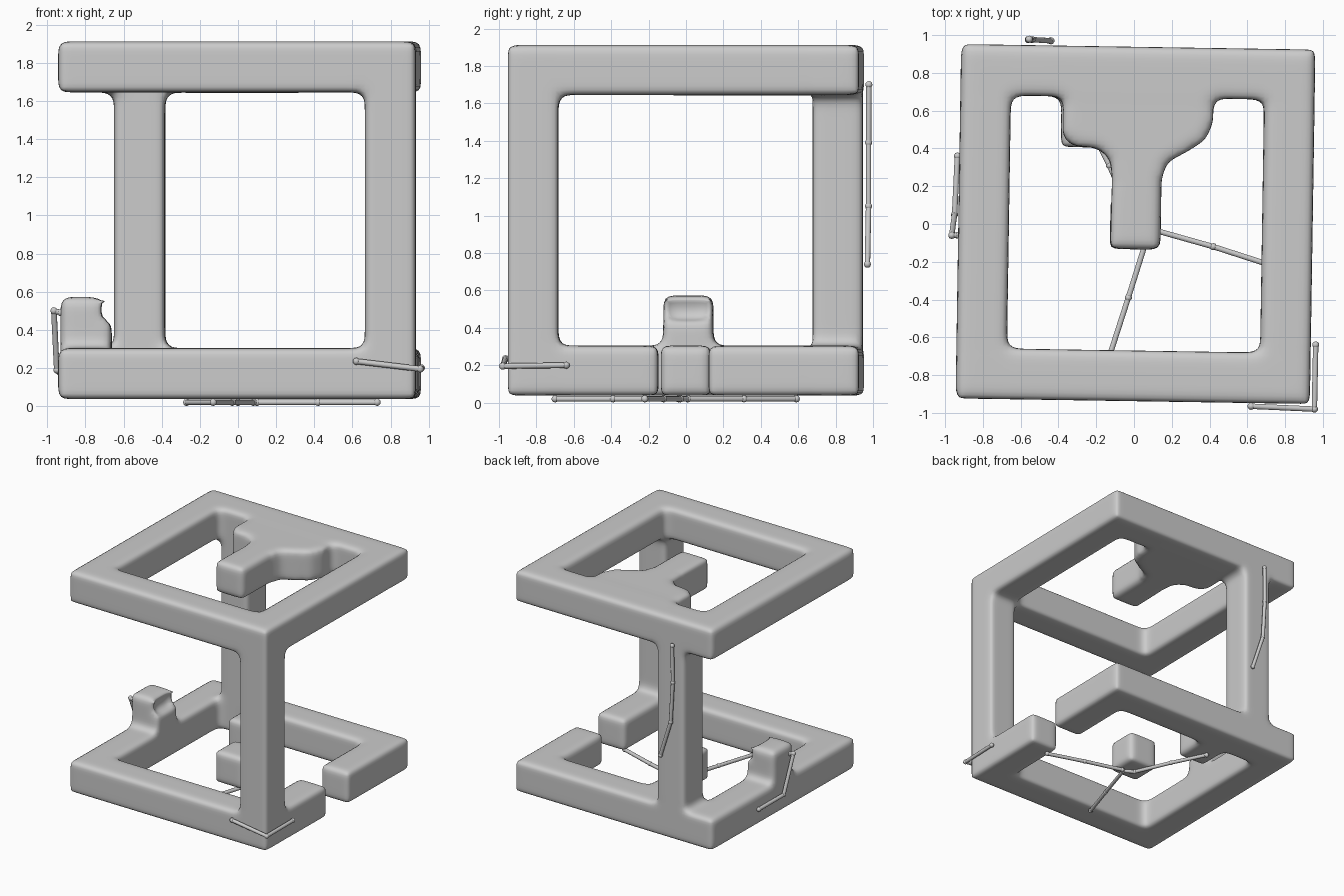
import bpy, bmesh
from math import radians
from mathutils import Vector, Matrix

if "Cube" in bpy.data.objects:
    bpy.data.objects.remove(bpy.data.objects["Cube"])

CELL = 0.268                       # the frame follows a 7 x 7 x 7 grid of cells
CENTRE = Vector((0.008, 0.0, 0.975))
TURN = Matrix.Rotation(radians(-0.9), 4, 'Z')


def make_object(name, bm):
    bmesh.ops.recalc_face_normals(bm, faces=bm.faces)
    mesh = bpy.data.meshes.new(name)
    bm.to_mesh(mesh)
    bm.free()
    obj = bpy.data.objects.new(name, mesh)
    bpy.context.collection.objects.link(obj)
    return obj


def cells(bm, x, y, z):
    """Box covering inclusive cell ranges (-3..3) on each axis."""
    lo = Vector((x[0], y[0], z[0])) - Vector((.5, .5, .5))
    hi = Vector((x[1], y[1], z[1])) + Vector((.5, .5, .5))
    mat = Matrix.Translation(CENTRE + (lo + hi) / 2 * CELL)
    mat = mat @ Matrix.Diagonal(((hi - lo) * CELL).to_4d())
    return bmesh.ops.create_cube(bm, size=1, matrix=mat)['verts']


def soften(obj, repeats):
    obj.matrix_world = TURN
    rm = obj.modifiers.new("Remesh", 'REMESH')
    rm.mode = 'VOXEL'
    rm.voxel_size = 0.024
    rm.use_smooth_shade = True
    sm = obj.modifiers.new("Smooth", 'SMOOTH')
    sm.factor = 0.5
    sm.iterations = repeats


bm = bmesh.new()
# top and bottom rings; the bottom ring has a gap on the right
for z in (-3, 3):
    for y in (-3, 3):
        cells(bm, (-3, 3), (y, y), (z, z))
    cells(bm, (-3, -3), (-3, 3), (z, z))
cells(bm, (3, 3), (-3, 3), (3, 3))
cells(bm, (3, 3), (-3, -1), (-3, -3))
cells(bm, (3, 3), (1, 3), (-3, -3))
# columns
cells(bm, (3, 3), (-3, -3), (-3, 3))
cells(bm, (-2, -2), (3, 3), (-3, 3))
# stub inside the back bottom beam
cells(bm, (-1, -1), (2, 3), (-3, -3))
# raised block on the left beam, with a recess on its inner face
cells(bm, (-3, -3), (0, 0), (-3, -2.5))
block = cells(bm, (-3, -3), (0, 0), (-2, -2))
face = max({f for v in block for f in v.link_faces}, key=lambda f: f.calc_center_median().x)
bmesh.ops.inset_region(bm, faces=[face], thickness=0.04)
bmesh.ops.translate(bm, verts=face.verts, vec=(-0.08, 0, 0))
# tongue reaching from the back top beam to the middle
outline = [(-.385, .80), (-.385, .46), (-.34, .41), (-.20, .40), (-.13, .34), (-.12, .24),
           (-.125, -.134), (.142, -.134), (.142, .24), (.17, .33), (.28, .39),
           (.37, .45), (.41, .54), (.41, .80)]
base = bm.faces.new([bm.verts.new((x, y, 1.643)) for x, y in outline])
ext = bmesh.ops.extrude_face_region(bm, geom=[base])
bmesh.ops.translate(bm, verts=[v for v in ext['geom'] if isinstance(v, bmesh.types.BMVert)],
                    vec=(0, 0, 0.268))
soften(make_object("cube_frame", bm), 11)

# loose block in the middle of the floor
bm = bmesh.new()
cells(bm, (0, 0), (0, 0), (-3, -3))
soften(make_object("centre_block", bm), 7)


def rod(name, points, radius=0.015):
    """Thin jointed rod with a small ball at every point."""
    bm = bmesh.new()
    pts = [Vector(p) for p in points]
    for a, b in zip(pts, pts[1:]):
        d = b - a
        mat = Matrix.Translation((a + b) / 2) @ d.to_track_quat('Z', 'Y').to_matrix().to_4x4()
        bmesh.ops.create_cone(bm, cap_ends=True, segments=10, radius1=radius, radius2=radius,
                              depth=d.length, matrix=mat)
    for p in pts:
        bmesh.ops.create_uvsphere(bm, u_segments=10, v_segments=6, radius=radius * 1.27,
                                  matrix=Matrix.Translation(p))
    for f in bm.faces:
        f.smooth = len(f.verts) <= 4
    make_object(name, bm)


# jointed rods on the outside of the frame
rod("back_rod", [(-.555, .978, 1.70), (-.56, .976, 1.39), (-.54, .976, 1.05), (-.44, .97, .74)])
rod("corner_rod", [(.62, -.965, .235), (.955, -.98, .195), (.962, -.64, .20)])
rod("left_rod", [(-.93, -.06, .49), (-.965, -.06, .50), (-.95, .05, .19), (-.935, .36, .18)])
# rods fanning out under the centre block
rod("floor_rod_right", [(.10, -.03, .02), (.42, -.12, .02), (.73, -.22, .02)])
rod("floor_rod_front", [(.08, -.04, .02), (-.03, -.39, .02), (-.13, -.70, .02)])
rod("floor_rod_back", [(.0, .01, .02), (-.13, .31, .02), (-.27, .59, .02)])
rod("floor_rod_link", [(.0, .01, .02), (.08, -.04, .02), (.10, -.03, .02)])
